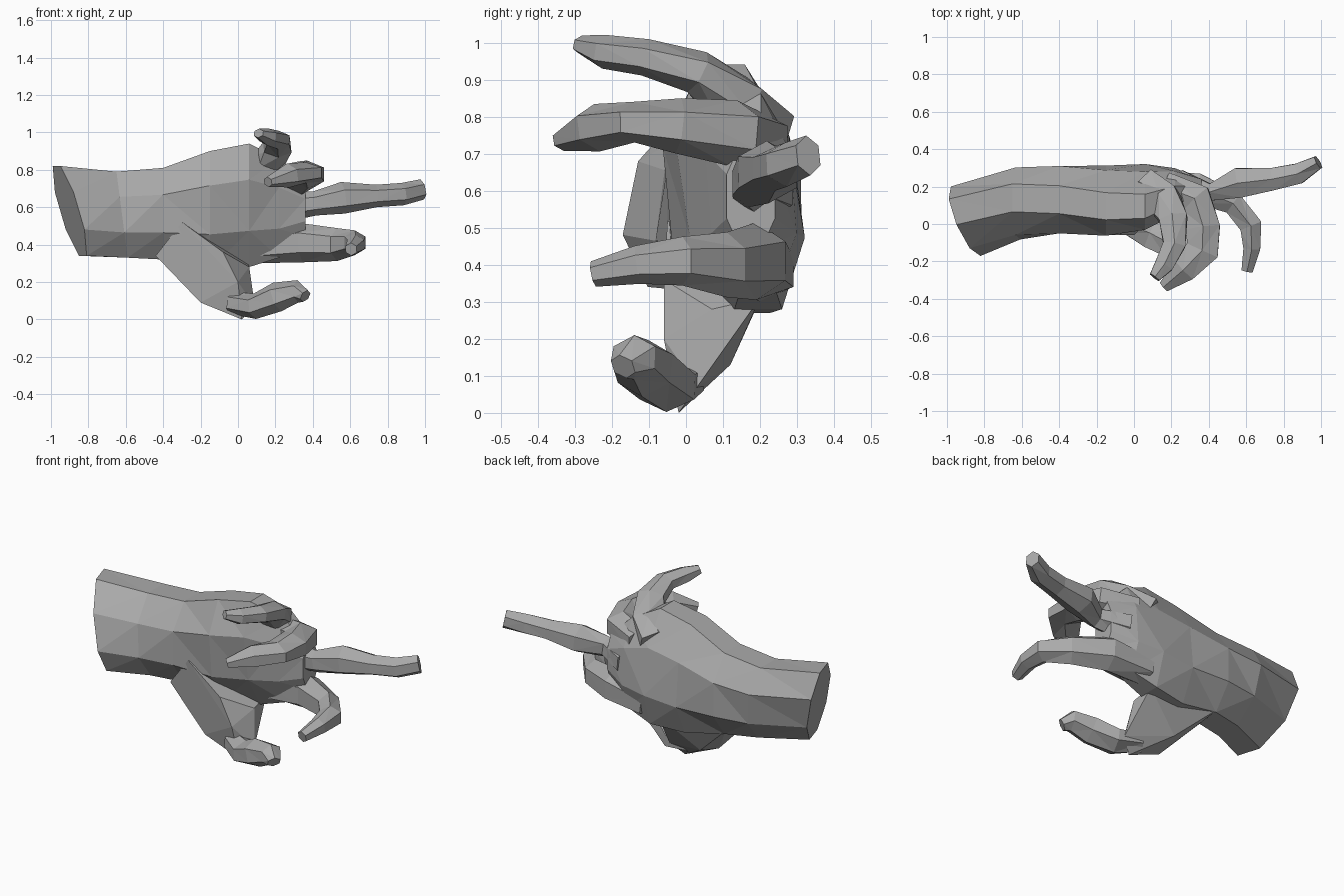
import bpy
import bmesh
import math
from mathutils import Vector

default_cube = bpy.data.objects.get("Cube")
if default_cube:
    bpy.data.objects.remove(default_cube, do_unlink=True)

skin = bpy.data.materials.new("plain grey")
skin.use_nodes = True
GREY = (0.4, 0.4, 0.4, 1)
skin.diffuse_color = GREY
skin.node_tree.nodes["Principled BSDF"].inputs["Base Color"].default_value = GREY


def finish(name, bm):
    """Triangulate into flat facets and make the object."""
    bmesh.ops.triangulate(bm, faces=bm.faces[:])
    bmesh.ops.recalc_face_normals(bm, faces=bm.faces[:])
    mesh = bpy.data.meshes.new(name)
    bm.to_mesh(mesh)
    bm.free()
    mesh.materials.append(skin)
    part = bpy.data.objects.new(name, mesh)
    bpy.context.collection.objects.link(part)
    return part


def skin_rings(name, rings):
    """Bridge equal rings of points and cap both ends."""
    bm = bmesh.new()
    loops = [[bm.verts.new(p) for p in ring] for ring in rings]
    for a, b in zip(loops, loops[1:]):
        for i in range(len(a)):
            j = (i + 1) % len(a)
            bm.faces.new((a[i], a[j], b[j], b[i]))
    bm.faces.new(loops[0][::-1])
    bm.faces.new(loops[-1])
    return finish(name, bm)


def palm_ring(x, shear, yaw, front, back, bottom, top, lean, sides=8):
    """Upright cross-section; shear and yaw slant it in x, lean tilts it in y."""
    ring = []
    for k in range(sides):
        angle = math.tau * (k + 0.5) / sides
        reach = 1 / math.cos(math.pi / sides)
        c, s = math.cos(angle) * reach, math.sin(angle) * reach
        y = (front + back) / 2 + c * (back - front) / 2 + lean * s
        z = (bottom + top) / 2 + s * (top - bottom) / 2
        ring.append((x - shear * s - yaw * c, y, z))
    return ring


def finger(name, stations, sides=6):
    """Faceted tube: each station is a centre, a side radius and a height radius."""
    centres = [Vector(s[:3]) for s in stations]
    widen = 1 / math.cos(math.pi / sides)
    rings = []
    for i, (centre, station) in enumerate(zip(centres, stations)):
        before = centres[max(i - 1, 0)]
        after = centres[min(i + 1, len(centres) - 1)]
        along = (after - before).normalized()
        side = along.cross(Vector((0, 0, 1))).normalized()
        up = side.cross(along)
        ring = []
        for k in range(sides):
            angle = math.tau * (k + 0.5) / sides
            ring.append(centre + side * math.cos(angle) * station[3] * widen
                        + up * math.sin(angle) * station[4])
        rings.append(ring)
    return skin_rings(name, rings)


def hull(name, points):
    """Smallest faceted solid around the points."""
    bm = bmesh.new()
    for p in points:
        bm.verts.new(p)
    bmesh.ops.convex_hull(bm, input=bm.verts[:])
    loose = [v for v in bm.verts if not v.link_faces]
    bmesh.ops.delete(bm, geom=loose, context='VERTS')
    return finish(name, bm)


# Wrist and palm
skin_rings("wrist_and_palm", [palm_ring(*section) for section in (
    (-0.90, 0.07, 0.05, -0.15, 0.18, 0.34, 0.82, 0.05),
    (-0.62, 0.03, 0, -0.07, 0.29, 0.33, 0.79, 0.03),
    (-0.40, 0, 0, -0.05, 0.31, 0.32, 0.81, 0),
    (-0.15, 0, 0, -0.05, 0.30, 0.27, 0.90, -0.03),
    (0.06, 0, 0, -0.01, 0.30, 0.28, 0.94, -0.05),
    (0.22, 0, 0, 0.06, 0.29, 0.33, 0.86, -0.02),
    (0.36, 0, 0, 0.11, 0.24, 0.44, 0.73, 0),
)])

# Fleshy base of the thumb, with the web to the palm
hull("thumb_base", [
    (-0.44, -0.02, 0.34), (-0.42, 0.22, 0.35), (-0.20, -0.03, 0.09),
    (-0.18, 0.12, 0.13), (0.02, -0.02, 0), (0.09, 0.03, 0.07),
    (0.06, 0.07, 0.28), (0.05, 0.20, 0.31), (-0.08, -0.06, 0.36),
    (-0.30, -0.05, 0.52), (0.0, -0.06, 0.2)])

# Thumb and four fingers
finger("thumb", [
    (-0.04, 0.0, 0.09, 0.05, 0.06), (0.09, -0.05, 0.07, 0.08, 0.068),
    (0.21, -0.11, 0.12, 0.075, 0.08), (0.32, -0.14, 0.15, 0.06, 0.06),
    (0.36, -0.17, 0.125, 0.035, 0.035)])
finger("first_finger", [
    (0.10, 0.20, 0.38, 0.09, 0.08), (0.34, 0.19, 0.41, 0.08, 0.105),
    (0.53, 0.11, 0.40, 0.06, 0.088), (0.625, -0.01, 0.41, 0.06, 0.066),
    (0.63, -0.13, 0.40, 0.045, 0.052), (0.605, -0.25, 0.375, 0.03, 0.035)])
finger("middle_finger", [
    (0.24, 0.21, 0.60, 0.08, 0.08), (0.41, 0.17, 0.62, 0.045, 0.065),
    (0.56, 0.22, 0.65, 0.08, 0.085), (0.74, 0.24, 0.66, 0.06, 0.06),
    (0.88, 0.27, 0.67, 0.055, 0.06), (0.985, 0.33, 0.695, 0.035, 0.055)])
finger("ring_finger", [
    (0.16, 0.20, 0.74, 0.08, 0.07), (0.33, 0.13, 0.755, 0.09, 0.09),
    (0.37, -0.02, 0.775, 0.09, 0.075), (0.365, -0.14, 0.785, 0.09, 0.055),
    (0.27, -0.24, 0.77, 0.07, 0.065), (0.16, -0.335, 0.735, 0.03, 0.028)])
finger("little_finger", [
    (0.05, 0.21, 0.77, 0.09, 0.07), (0.16, 0.13, 0.84, 0.09, 0.08),
    (0.21, 0.03, 0.92, 0.075, 0.06), (0.215, -0.11, 0.96, 0.06, 0.05),
    (0.16, -0.22, 0.975, 0.05, 0.046), (0.11, -0.285, 0.995, 0.03, 0.025)])
